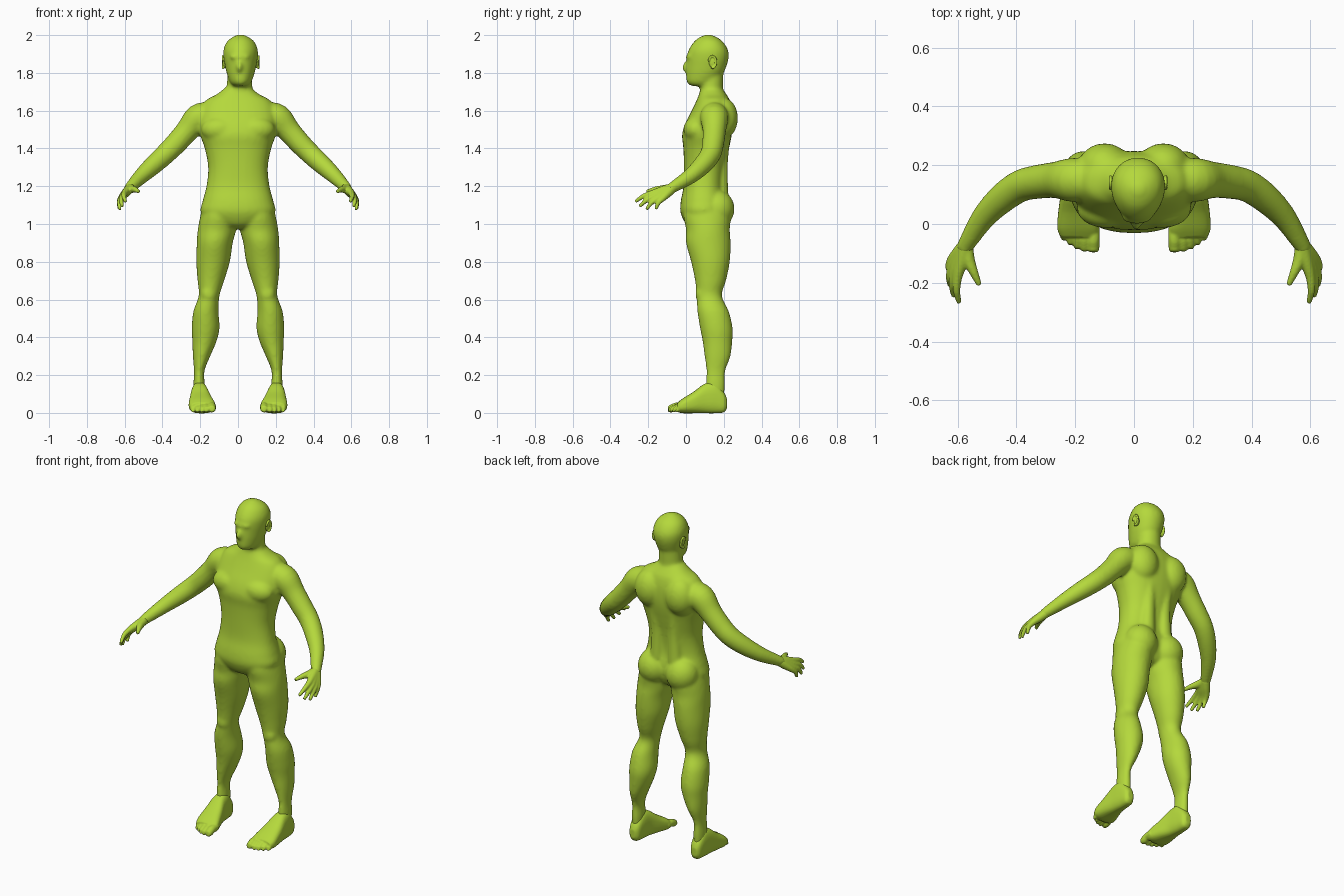
import bpy, bmesh, math
from mathutils import Vector, Matrix

if "Cube" in bpy.data.objects:
    bpy.data.objects.remove(bpy.data.objects["Cube"])

skin = bpy.data.materials.new("lime green")
skin.use_nodes = True
lime = (0.46, 0.69, 0.045, 1)
skin.diffuse_color = lime
skin.node_tree.nodes["Principled BSDF"].inputs["Base Color"].default_value = lime
SIDES = 32


def resample(rows, steps=4):
    """Smooth curve through rows of numbers."""
    rows = [Vector(r) for r in rows]
    out = []
    for i in range(len(rows) - 1):
        b, c = rows[i], rows[i + 1]
        a = rows[i - 1] if i else b
        d = rows[min(i + 2, len(rows) - 1)]
        for k in range(steps):
            t = k / steps
            out.append(b + (c - a) * (t / 2)
                       + (a * 2 - b * 5 + c * 4 - d) * (t * t / 2)
                       + (b * 3 - a - c * 3 + d) * (t ** 3 / 2))
    return out + [rows[-1]]


def skin_rings(bm, rings):
    loops = [[bm.verts.new(p) for p in ring] for ring in rings]
    for a, b in zip(loops, loops[1:]):
        for i in range(SIDES):
            j = (i + 1) % SIDES
            bm.faces.new((a[i], a[j], b[j], b[i]))
    bm.faces.new(loops[0][::-1])
    bm.faces.new(loops[-1])


def slabs(bm, rows, axis="z", power=1.0, taper=0.0):
    """Loft of rounded sections: position, x from/to, depth from/to."""
    rings = []
    for pos, x0, x1, d0, d1 in resample(rows):
        ring = []
        for i in range(SIDES):
            a = 2 * math.pi * i / SIDES
            c, s = math.cos(a), math.sin(a)
            c = math.copysign(abs(c) ** power, c) * (1 + taper * s)
            s = math.copysign(abs(s) ** power, s)
            x = (x0 + x1) / 2 + c * (x1 - x0) / 2
            d = (d0 + d1) / 2 + s * (d1 - d0) / 2
            ring.append((x, d, pos) if axis == "z" else (x, pos, d))
        rings.append(ring)
    skin_rings(bm, rings)


def tube(bm, rows):
    """Round limb through points x, y, z, radius."""
    pts = resample(rows)
    rings = []
    for i, p in enumerate(pts):
        t = (pts[min(i + 1, len(pts) - 1)] - pts[max(i - 1, 0)]).to_3d()
        t.normalize()
        u = t.cross(Vector((0.3, 0.5, 1))).normalized()
        v = t.cross(u)
        rings.append([p.to_3d() + (u * math.cos(a) + v * math.sin(a)) * p[3]
                      for a in (2 * math.pi * k / SIDES for k in range(SIDES))])
    skin_rings(bm, rings)


def blob(bm, centre, radii, tilt=0.0):
    m = (Matrix.Translation(centre) @ Matrix.Rotation(tilt, 4, "X")
         @ Matrix.Diagonal((*radii, 1)))
    bmesh.ops.create_uvsphere(bm, u_segments=24, v_segments=16, radius=1, matrix=m)


def mirror_all(bm):
    geo = bmesh.ops.duplicate(bm, geom=bm.verts[:] + bm.edges[:] + bm.faces[:])["geom"]
    for v in geo:
        if isinstance(v, bmesh.types.BMVert):
            v.co.x = -v.co.x
    bmesh.ops.reverse_faces(bm, faces=[f for f in geo if isinstance(f, bmesh.types.BMFace)])


def finish(bm, name, voxel, passes):
    """Fuse the pieces into one smooth skin."""
    bmesh.ops.recalc_face_normals(bm, faces=bm.faces[:])
    for f in bm.faces:
        f.smooth = True
    mesh = bpy.data.meshes.new(name)
    bm.to_mesh(mesh)
    bm.free()
    mesh.materials.append(skin)
    ob = bpy.data.objects.new(name, mesh)
    bpy.context.collection.objects.link(ob)
    fuse = ob.modifiers.new("fuse", "REMESH")
    fuse.mode = "VOXEL"
    fuse.voxel_size = voxel
    fuse.use_smooth_shade = True
    soften = ob.modifiers.new("soften", "SMOOTH")
    soften.factor = 0.5
    soften.iterations = passes


# Body: paired limbs and muscles first
bm = bmesh.new()
slabs(bm, [  # leg
    (1.12, .03, .18, 0, .21), (1.04, .008, .2, -.012, .235), (.97, .01, .213, 0, .232),
    (.9, .028, .218, 0, .236), (.8, .043, .221, .027, .232), (.7, .073, .214, .048, .212),
    (.62, .098, .208, .056, .19), (.54, .103, .236, .06, .226), (.45, .098, .245, .074, .247),
    (.38, .113, .242, .088, .245), (.3, .147, .239, .098, .236), (.22, .178, .233, .108, .208),
    (.14, .175, .236, .105, .207), (.06, .18, .23, .12, .2)])
tube(bm, [  # arm
    (.15, .15, 1.575, .07), (.21, .15, 1.56, .075), (.268, .15, 1.495, .062),
    (.33, .143, 1.425, .058), (.385, .13, 1.37, .055), (.445, .09, 1.315, .051),
    (.51, .025, 1.255, .042), (.565, -.06, 1.2, .031), (.582, -.09, 1.183, .026)])
blob(bm, (.095, .052, 1.5), (.1, .066, .068))      # chest muscle
blob(bm, (.1, .195, 1.56), (.09, .08, .11))        # shoulder blade
blob(bm, (.092, .165, 1.08), (.095, .092, .1))     # buttock
blob(bm, (.155, .08, .63), (.04, .03, .05))        # kneecap
tube(bm, [(.06, .19, 1.5, .05), (.055, .185, 1.32, .037), (.06, .18, 1.15, .045)])
mirror_all(bm)

# Body: trunk, neck and head
trunk = [
    (1.72, .07, .08, .19), (1.685, .115, .068, .215), (1.655, .17, .056, .232),
    (1.6, .2, .03, .245), (1.53, .206, -.005, .248), (1.47, .2, -.021, .242),
    (1.4, .176, -.014, .228), (1.3, .158, -.011, .208), (1.2, .167, -.013, .2),
    (1.12, .188, -.028, .215), (1.06, .196, -.029, .215), (1.0, .13, 0, .19),
    (.975, .05, .04, .15)]
slabs(bm, [(z, -w, w, f, b) for z, w, f, b in trunk], power=.88)
neck = [(1.62, .09, .08, .21), (1.7, .071, .073, .197), (1.76, .066, .073, .197),
        (1.83, .062, .08, .2)]
slabs(bm, [(z, .008 - w, .008 + w, f, b) for z, w, f, b in neck])
head = [
    (1.73, .035, .03, .12), (1.75, .056, .004, .155), (1.8, .074, 0, .198),
    (1.84, .083, .002, .216), (1.88, .09, .005, .226), (1.92, .091, .013, .223),
    (1.96, .076, .038, .2), (1.985, .05, .065, .17), (2.003, .014, .105, .13)]
slabs(bm, [(z, .014 - w, .014 + w, f, b) for z, w, f, b in head], taper=.1)
blob(bm, (.007, .004, 1.832), (.017, .024, .03), -.25)   # nose
blob(bm, (.009, .02, 1.885), (.055, .021, .014))         # brow
finish(bm, "body", .009, 9)

# Ears with a raised rim
bm = bmesh.new()
for s in (1, -1):
    x = .014 + s * .09
    blob(bm, (x - s * .005, .14, 1.855), (.011, .02, .031), .2)
    rim = []
    for k in range(9):
        a = math.radians(-110 + k * 35)
        rim.append((x + s * .004, .14 + .02 * math.cos(a), 1.857 + .031 * math.sin(a), .006))
    tube(bm, rim)
finish(bm, "ears", .0035, 2)

# Hands: palm bones and fingers from a shared wrist
bm = bmesh.new()
wrist = Vector((.57, -.07, 1.192))
fingers = [((.6, -.178, 1.163), (.595, -.268, 1.118)),
           ((.611, -.165, 1.147), (.613, -.246, 1.092)),
           ((.618, -.145, 1.137), (.626, -.21, 1.077)),
           ((.62, -.122, 1.136), (.628, -.16, 1.078))]
for knuckle, tip in fingers:
    k, t = Vector(knuckle), Vector(tip)
    bend = (k + t) / 2 + Vector((.006, -.004, .006))
    tube(bm, [(*wrist, .026), (*((wrist + k) / 2), .023), (*k, .0165),
              (*bend, .0125), (*t, .0085)])
tube(bm, [(*wrist, .022), (.563, -.12, 1.185, .021),    # thumb
          (.545, -.165, 1.182, .015), (.526, -.208, 1.172, .009)])
mirror_all(bm)
finish(bm, "hands", .005, 3)

# Feet with five toes
bm = bmesh.new()
slabs(bm, [
    (.217, .19, .222, .025, .075), (.2, .173, .236, .003, .11), (.155, .164, .244, -.002, .16),
    (.1, .155, .25, -.002, .155), (.04, .136, .258, -.002, .112), (-.015, .12, .261, -.002, .078),
    (-.045, .124, .25, .004, .055)], axis="y", power=.75)
toes = [(.138, -.085, .021), (.168, -.082, .0155), (.192, -.074, .0145),
        (.215, -.061, .014), (.238, -.044, .0135)]
for x, y, r in toes:
    tube(bm, [(x, y + .075, .034, r), (x, y + .035, .034, r), (x, y + .012, .024, r),
              (x, y - .006, r, r * .85), (x, y - .011, r, r * .5)])
mirror_all(bm)
finish(bm, "feet", .005, 3)
